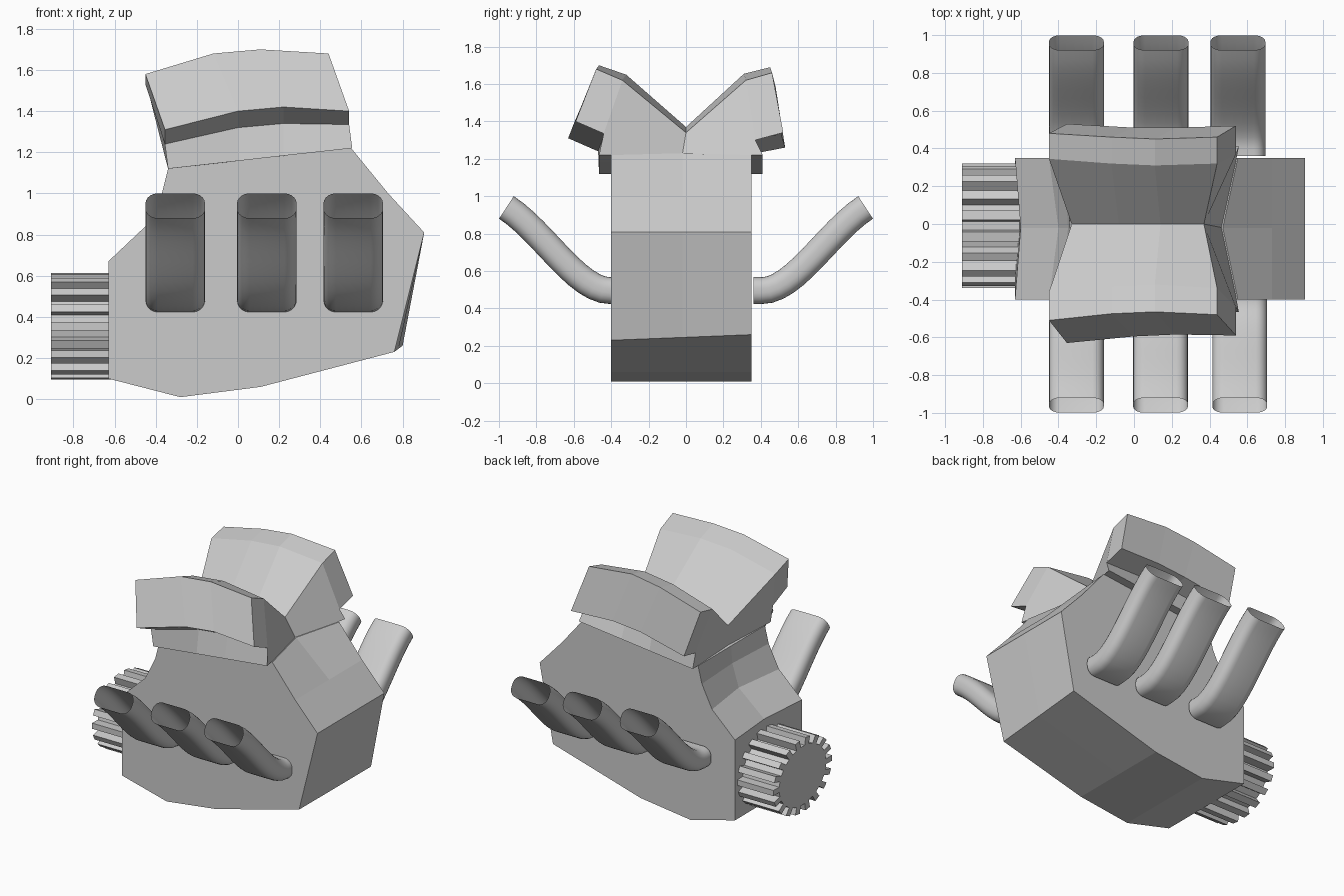
import bpy, bmesh
from math import sin, cos, pi
from mathutils import Vector

if "Cube" in bpy.data.objects:
    bpy.data.objects.remove(bpy.data.objects["Cube"])


def make(name, verts, faces, smooth=False):
    me = bpy.data.meshes.new(name)
    me.from_pydata(verts, [], faces)
    bm = bmesh.new()
    bm.from_mesh(me)
    bmesh.ops.recalc_face_normals(bm, faces=bm.faces)
    bm.to_mesh(me)
    bm.free()
    ob = bpy.data.objects.new(name, me)
    bpy.context.collection.objects.link(ob)
    for p in me.polygons:
        p.use_smooth = smooth
    return ob


def loft(name, rings, caps=None, smooth=False):
    # caps: lists of ring indices closing both ends
    n = len(rings[0])
    verts = [v for r in rings for v in r]
    faces = [(k*n + i, k*n + (i+1) % n, (k+1)*n + (i+1) % n, (k+1)*n + i)
             for k in range(len(rings)-1) for i in range(n)]
    last = (len(rings)-1)*n
    for c in caps or []:
        faces += [tuple(c), tuple(last + i for i in reversed(c))]
    return make(name, verts, faces, smooth)


# engine block: profile in x/z lofted along y
front = [(-.63, .10), (-.28, .01), (.11, .06), (.76, .23), (.905, .81), (.73, 1.0),
         (.55, 1.22), (-.34, 1.12), (-.37, 1.0), (-.45, .84), (-.63, .67)]
middle = list(front)
middle[3] = (.78, .245)
middle[6] = (.47, 1.23)
middle[8:] = [(-.35, 1.0), (-.40, .84), (-.60, .67)]
back = list(front)
back[3] = (.80, .26)
loft("engine_block", [[(x, y, z) for x, z in p]
     for p, y in ((front, -.40), (middle, -.02), (back, .35))], [range(11)])

# twin cylinder heads in a V: edge lines across four stations along x
XT, XB, XE = (-.45, -.12, .11, .44), (-.355, 0, .22, .54), (-.34, 0, .22, .555)
XV = (-.33, -.08, .14, .37)
edges = [
    (XE, [-.465]*4, (1.12, 1.158, 1.183, 1.22)),                      # front foot
    (XB, (-.47, -.44, -.43, -.44), (1.24, 1.32, 1.34, 1.335)),        # inner bottom
    (XB, (-.63, -.595, -.585, -.59), (1.31, 1.40, 1.42, 1.40)),       # outer bottom
    (XT, (-.51, -.475, -.465, -.48), (1.58, 1.68, 1.70, 1.68)),       # outer top
    (XT, (-.36, -.33, -.32, -.34), (1.53, 1.63, 1.65, 1.62)),         # inner top
    (XV, [0]*4, (1.27, 1.35, 1.37, 1.34)),                            # valley
    (XT, (.345, .32, .31, .32), (1.55, 1.63, 1.655, 1.62)),
    (XT, (.48, .46, .45, .46), (1.58, 1.66, 1.69, 1.66)),
    (XB, (.53, .51, .51, .52), (1.26, 1.33, 1.35, 1.34)),
    (XB, (.40, .37, .36, .37), (1.235, 1.30, 1.31, 1.30)),
    (XE, [.41]*4, (1.12, 1.158, 1.183, 1.22)),                        # back foot
    ((-.32, 0, .22, .47), [-.02]*4, (1.12, 1.16, 1.185, 1.22)),       # base centre
]
rings = [[(e[0][k], e[1][k], e[2][k]) for e in edges] for k in range(4)]
loft("cylinder_heads", rings,
     [(1, 2, 3, 4), (0, 1, 4, 5, 11), (6, 7, 8, 9), (5, 6, 9, 10, 11)])

# exhaust pipes: open rounded-rectangle tubes swept along a curve in y/z
W, T, R = .145, .072, .06
section = []
for cx, cz, a0 in ((1, 1, 0), (-1, 1, 90), (-1, -1, 180), (1, -1, 270)):
    for k in range(6):
        a = (a0 + 18*k)*pi/180
        section.append((cx*(W-R) + R*cos(a), cz*(T-R) + R*sin(a)))
P = [Vector(p) for p in ((.40, .495), (.58, .49), (.76, .81), (.96, .94))]


def exhaust(name, x, side):
    rings = [[(x + u, side*.36, .495 + v) for u, v in section]]
    for k in range(13):
        t = k/12
        s = 1 - t
        c = s**3*P[0] + 3*s*s*t*P[1] + 3*s*t*t*P[2] + t**3*P[3]
        d = (s*s*(P[1]-P[0]) + 2*s*t*(P[2]-P[1]) + t*t*(P[3]-P[2])).normalized()
        rings.append([(x + u, side*(c.x - d.y*v), c.y + d.x*v) for u, v in section])
    loft(name, rings, smooth=True)


for label, side, xs in (("front", -1, (-.305, .14, .56)), ("back", 1, (-.305, .143, .55))):
    for i, x in enumerate(xs):
        exhaust(f"exhaust_{label}_{i+1}", x, side)

# toothed drive wheel on the left end
TEETH = 18
outline = []
for i in range(TEETH):
    for f, r in ((-.25, .80), (-.22, 1), (.22, 1), (.25, .80)):
        a = 2*pi*(i + f)/TEETH
        outline.append((-.01 + .33*r*cos(a), .355 + .26*r*sin(a)))
loft("drive_gear", [[(x, y, z) for y, z in outline] for x in (-.91, -.60)],
     [range(4*TEETH)])
